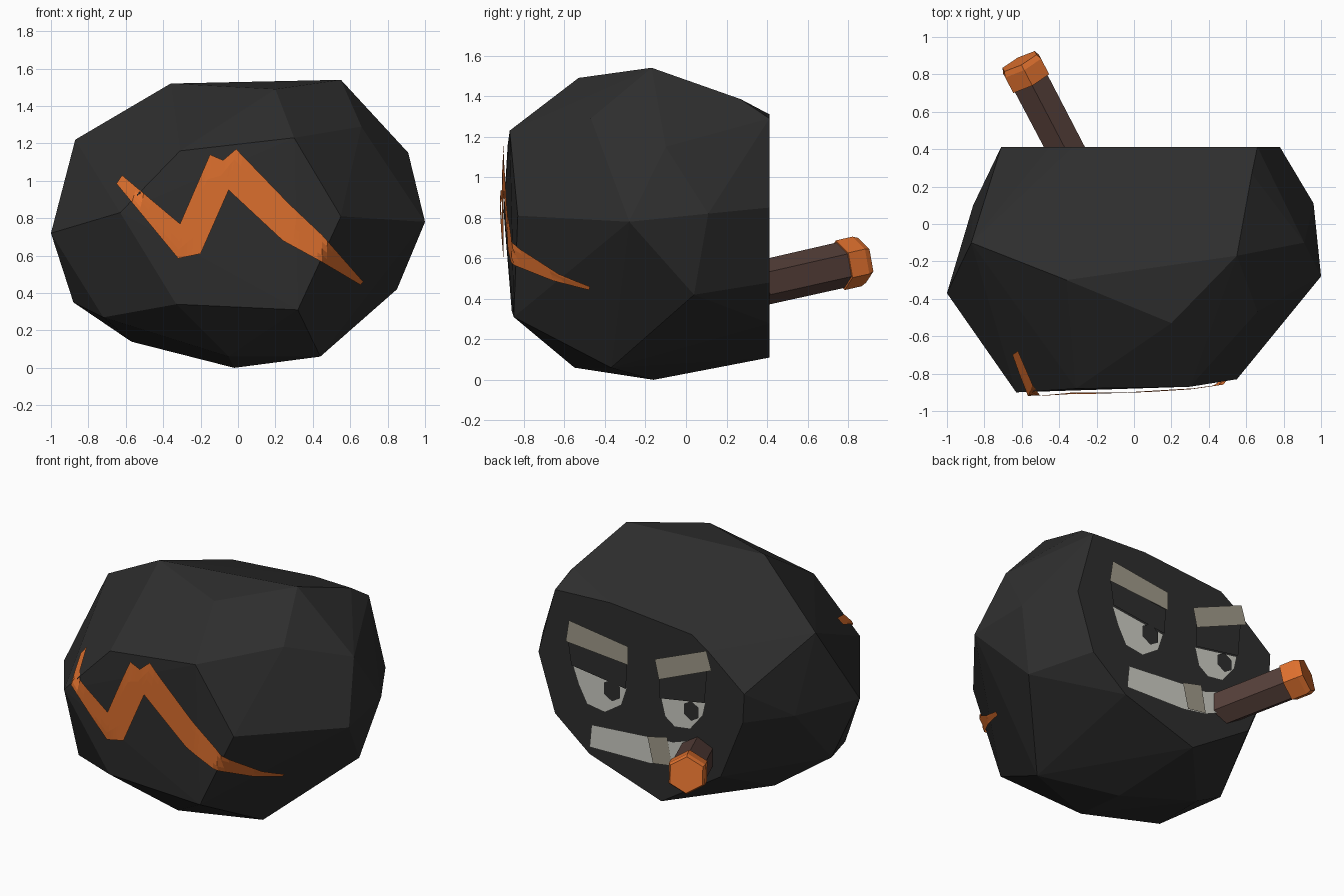
import bpy, bmesh, math
from mathutils import Vector
from mathutils.bvhtree import BVHTree

if "Cube" in bpy.data.objects:
    bpy.data.objects.remove(bpy.data.objects["Cube"])


def material(name, rgb):
    m = bpy.data.materials.new(name)
    lin = [((c / 255 + 0.055) / 1.055) ** 2.4 for c in rgb]
    m.diffuse_color = (*lin, 1)
    m.use_nodes = True
    m.node_tree.nodes["Principled BSDF"].inputs["Base Color"].default_value = m.diffuse_color
    return m


ROCK = material("charcoal", (46, 46, 46))
ORANGE = material("ember orange", (222, 112, 46))
BROWN = material("tobacco brown", (84, 62, 56))
WHITE = material("eye white", (204, 204, 196))
TAN = material("tan grey", (160, 154, 138))


def finish(name, bm, *mats):
    me = bpy.data.meshes.new(name)
    bm.to_mesh(me)
    bm.free()
    for m in mats:
        me.materials.append(m)
    ob = bpy.data.objects.new(name, me)
    bpy.context.collection.objects.link(ob)
    return ob


# Rock: hull of a coarse ball, sliced flat at the back for the face
BACK = 0.412
corners = [
    # front facet
    (-.31, -.88, 1.16), (.30, -.87, 1.23), (.55, -.83, .81),
    (.32, -.85, .31), (-.33, -.86, .34), (-.63, -.9, .83),
    # top
    (.20, -.53, 1.49), (.55, -.17, 1.54), (-.36, -.30, 1.52),
    (.66, -.47, 1.29), (.63, .27, 1.385),
    # sides
    (.91, -.10, 1.15), (1, -.28, .78), (.96, .11, .82), (.85, .04, .42),
    (-1, -.37, .72), (-.87, -.10, 1.22), (-.86, .10, .75), (-.88, -.25, .35),
    # bottom
    (-.72, -.62, .27), (-.57, -.10, .14), (-.02, -.16, 0),
    (.44, -.37, .06), (-.05, -.55, .06)]
rim = [(.78, .85), (.66, 1.29), (.26, 1.31), (-.33, 1.26), (-.45, 1.18), (-.71, .97),
       (-.70, .78), (-.54, .385), (-.11, .11), (.41, .28), (.66, .48)]
bm = bmesh.new()
for p in corners + [(x, BACK, z) for x, z in rim]:
    bm.verts.new(p)
bmesh.ops.convex_hull(bm, input=bm.verts[:])
bmesh.ops.delete(bm, geom=[v for v in bm.verts if not v.link_faces], context='VERTS')
bmesh.ops.dissolve_limit(bm, angle_limit=0.01, verts=bm.verts[:], edges=bm.edges[:])
bmesh.ops.recalc_face_normals(bm, faces=bm.faces[:])
tree = BVHTree.FromBMesh(bm)
finish("rock_body", bm, ROCK)


# Face details: thin flat plates on the sliced back
def plate(name, pts, y, mat):
    bm = bmesh.new()
    f = bm.faces.new([bm.verts.new((x, y, z)) for x, z in pts])
    f.normal_update()
    if f.normal.y < 0:
        f.normal_flip()
    finish(name, bm, mat)


def hexagon(cx, cz, r):
    return [(cx + r * math.sin(i * math.pi / 3), cz + r * 1.05 * math.cos(i * math.pi / 3))
            for i in range(6)]


plate("left_eye", [(.525, .84), (.48, .72), (.42, .61), (.29, .59), (.17, .67), (.13, .79)],
      .425, WHITE)
plate("right_eye", [(-.115, .795), (-.145, .68), (-.215, .63), (-.327, .645),
                    (-.42, .76), (-.44, .85)], .425, WHITE)
plate("left_pupil", hexagon(.235, .75, .068), .431, ROCK)
plate("right_pupil", hexagon(-.34, .77, .062), .431, ROCK)
plate("left_eyelid", [(.55, 1.0), (.525, .84), (.13, .79), (.12, .96)], .437, ROCK)
plate("right_eyelid", [(-.115, .94), (-.115, .795), (-.44, .85), (-.46, 1.08)], .437, ROCK)
plate("left_brow", [(.537, 1.134), (.11, 1.076), (.11, .955), (.56, .99)], .445, TAN)
plate("right_brow", [(-.085, 1.046), (-.459, 1.20), (-.496, 1.08), (-.114, .92)], .445, TAN)
plate("teeth", [(.39, .48), (-.03, .513), (-.2, .525), (-.36, .58), (-.36, .44),
                (-.2, .37), (-.03, .34), (.405, .33)], .42, WHITE)
plate("tooth_patch", [(-.02, .515), (-.163, .55), (-.197, .37), (-.06, .35)], .428, TAN)


# Cigar: hexagonal stick with a slightly wider glowing end
start, end = Vector((-.345, .36, .475)), Vector((-.612, .87, .59))
axis = (end - start).normalized()
side = axis.cross(Vector((0, 0, 1))).normalized()
up = side.cross(axis)


def stick(name, rings, mat):
    bm = bmesh.new()
    loops = []
    for dist, r in rings:
        c = start + axis * dist
        loops.append([bm.verts.new(c + r * (side * math.sin(i * math.pi / 3)
                                            + up * math.cos(i * math.pi / 3)))
                      for i in range(6)])
    for a, b in zip(loops, loops[1:]):
        for i in range(6):
            bm.faces.new((a[i], a[i - 1], b[i - 1], b[i]))
    bm.faces.new(loops[0])
    bm.faces.new(loops[-1])
    bmesh.ops.recalc_face_normals(bm, faces=bm.faces[:])
    finish(name, bm, mat)


length = (end - start).length
stick("cigar", [(0, .112), (length - .1, .114)], BROWN)
stick("cigar_ember", [(length - .125, .125), (length - .03, .125), (length, .112)], ORANGE)


# Crack: jagged strip draped over the front of the rock
upper = [(-.62, 1.03), (-.31, .77), (-.15, 1.14), (-.08, 1.11), (-.01, 1.17),
         (.27, .88), (.45, .71), (.67, .46)]
lower = [(-.65, .985), (-.32, .585), (-.2, .61), (-.125, .78), (-.05, .95),
         (.24, .68), (.45, .565), (.655, .443)]


def drape(x, z):
    hit, normal, _, _ = tree.ray_cast(Vector((x, -3, z)), Vector((0, 1, 0)))
    return hit + Vector((0, -.022, 0))


bm = bmesh.new()
N, M = 8, 4
for k in range(len(upper) - 1):
    grid = []
    for i in range(N + 1):
        a = Vector(upper[k]).lerp(Vector(upper[k + 1]), i / N)
        b = Vector(lower[k]).lerp(Vector(lower[k + 1]), i / N)
        grid.append([bm.verts.new(drape(*a.lerp(b, j / M))) for j in range(M + 1)])
    for i in range(N):
        for j in range(M):
            f = bm.faces.new((grid[i][j], grid[i][j + 1], grid[i + 1][j + 1], grid[i + 1][j]))
            f.normal_update()
            if f.normal.y > 0:
                f.normal_flip()
bmesh.ops.remove_doubles(bm, verts=bm.verts[:], dist=1e-4)
finish("glowing_crack", bm, ORANGE)
